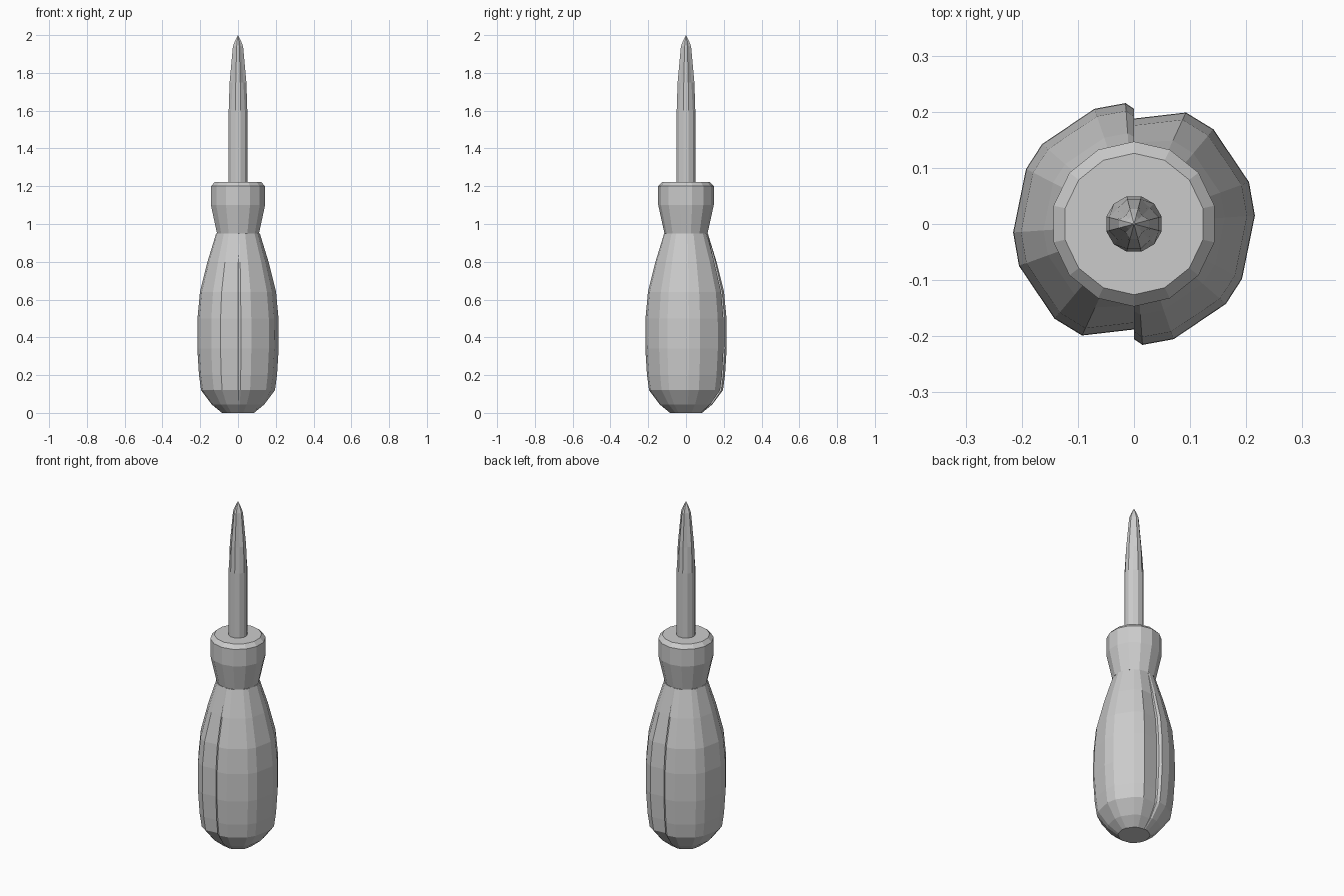
import bpy, bmesh
from math import cos, sin, radians

if "Cube" in bpy.data.objects:
    bpy.data.objects.remove(bpy.data.objects["Cube"])


def loft(name, rings):
    """Skin a stack of equal-length point rings and cap both ends."""
    bm = bmesh.new()
    loops = [[bm.verts.new(p) for p in ring] for ring in rings]
    n = len(loops[0])
    for a, b in zip(loops, loops[1:]):
        for i in range(n):
            j = (i + 1) % n
            bm.faces.new((a[i], a[j], b[j], b[i]))
    bm.faces.new(loops[0][::-1])
    bm.faces.new(loops[-1])
    bmesh.ops.remove_doubles(bm, verts=bm.verts, dist=0.0004)
    bmesh.ops.recalc_face_normals(bm, faces=bm.faces)
    mesh = bpy.data.meshes.new(name)
    bm.to_mesh(mesh)
    bm.free()
    obj = bpy.data.objects.new(name, mesh)
    bpy.context.collection.objects.link(obj)
    return obj


def ring(z, r, n, flute=0.0):
    """Regular ring; every third point can be pulled in to form a flute."""
    pts = []
    for i in range(n):
        a = radians(360 * (i + 0.5) / n)
        k = r * (1 - flute) if i % 3 == 1 else r
        pts.append((k * cos(a), k * sin(a), z))
    return pts


# Handle: half section (angle, radius factor) repeated by a half turn,
# leaving a stepped seam at the front and back
HALF = [(-90, 0.95), (-86, 1.0), (-71, 1.005), (-41, 1.005), (-27, 1.0), (4, 1.0),
        (20, 1.01), (50, 1.02), (65, 1.015), (90, 0.87)]


def handle_ring(z, r, step):
    pts = []
    for turn in (0, 180):
        for ang, k in HALF:
            a, q = radians(ang + turn), r * (1 + step * (k - 1))
            pts.append((q * cos(a), q * sin(a), z))
    return pts


# height, radius, seam strength
HANDLE = [(0.0, 0.085, 0.2), (0.045, 0.14, 0.6), (0.12, 0.196, 0.9), (0.2, 0.207, 1),
          (0.34, 0.216, 1), (0.5, 0.215, 1), (0.64, 0.202, 1), (0.8, 0.162, 0.8),
          (0.95, 0.116, 0.1)]
loft("handle", [handle_ring(*h) for h in HANDLE])

# Collar at the top of the handle
COLLAR = [(0.95, 0.114), (1.1, 0.147), (1.2, 0.147), (1.222, 0.126)]
loft("collar", [ring(z, r, 14) for z, r in COLLAR])

# Shaft with a fluted, pointed tip: height, radius, flute depth
SHAFT = [(1.2, 0.051, 0), (1.6, 0.051, 0), (1.75, 0.046, 0.12), (1.94, 0.028, 0.25),
         (1.97, 0.016, 0.2), (2.0, 0.001, 0)]
loft("shaft", [ring(z, r, 12, f) for z, r, f in SHAFT])
